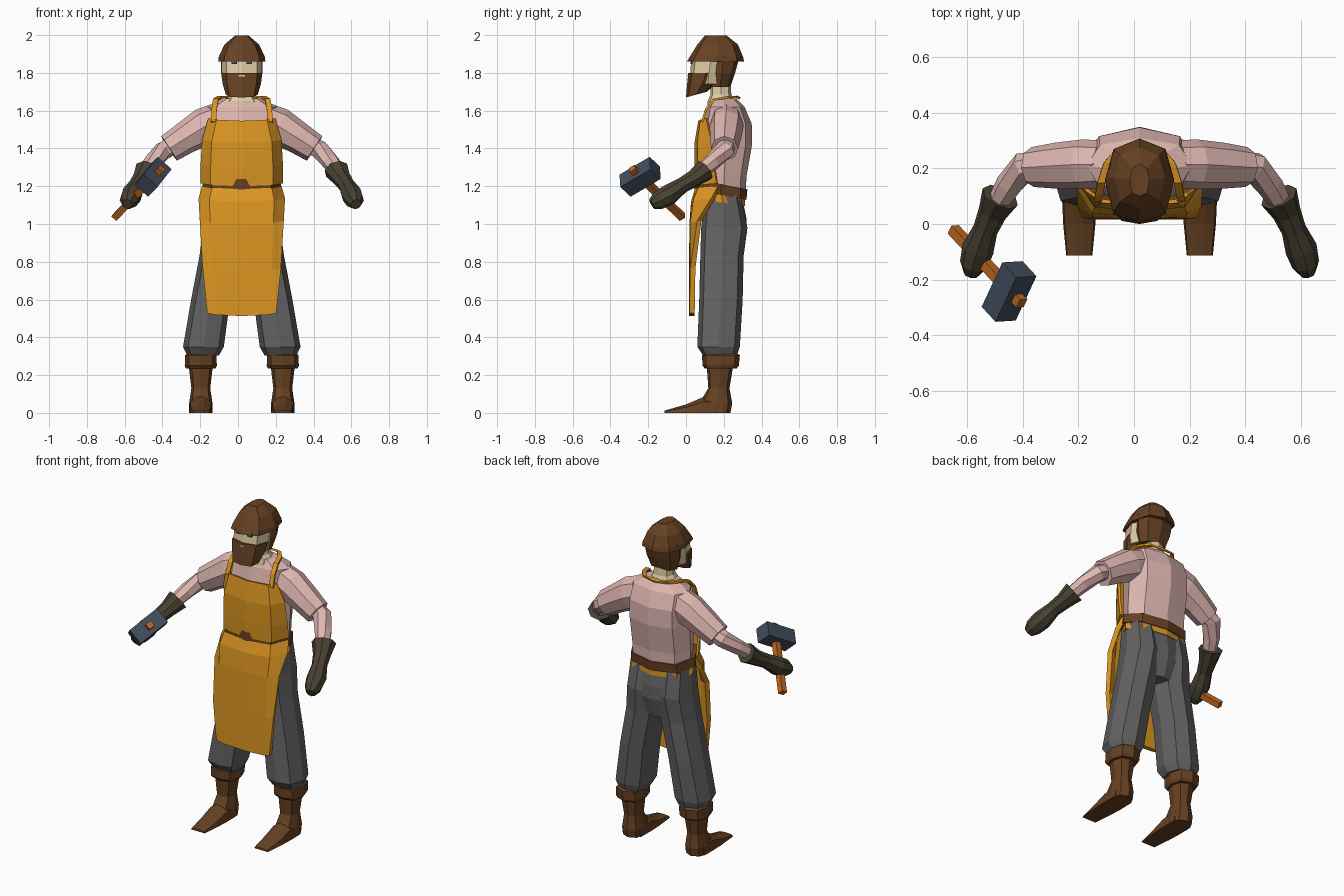
import bpy, bmesh, math
from mathutils import Vector, Matrix

if "Cube" in bpy.data.objects:
    bpy.data.objects.remove(bpy.data.objects["Cube"])

CX = 0.02  # body centre line


def material(name, rgb):
    lin = [((c / 255 + 0.055) / 1.055) ** 2.4 for c in rgb]
    m = bpy.data.materials.new(name)
    m.diffuse_color = (*lin, 1)
    m.use_nodes = True
    m.node_tree.nodes["Principled BSDF"].inputs["Base Color"].default_value = m.diffuse_color
    return m


BROWN = material("brown", (102, 65, 34))
SKIN = material("skin", (224, 205, 165))
PINK = material("pink_cloth", (222, 182, 176))
ORANGE = material("apron_orange", (220, 150, 34))
GREY = material("grey_cloth", (98, 98, 98))
GLOVE = material("glove_olive", (72, 66, 50))
STEEL = material("steel", (66, 77, 94))
WOOD = material("handle_wood", (192, 104, 32))


def make(name, bm, mat, solid=0):
    bmesh.ops.recalc_face_normals(bm, faces=bm.faces)
    me = bpy.data.meshes.new(name)
    bm.to_mesh(me)
    bm.free()
    me.materials.append(mat)
    ob = bpy.data.objects.new(name, me)
    bpy.context.collection.objects.link(ob)
    if solid:
        mod = ob.modifiers.new("thickness", 'SOLIDIFY')
        mod.thickness, mod.offset = solid, 0
    return ob


def loft(name, rings, mat, closed=True, solid=0):
    """Skin a list of equal-length point rings; closed rings get end caps."""
    bm = bmesh.new()
    vs = [[bm.verts.new(p) for p in r] for r in rings]
    n = len(vs[0])
    for a, b in zip(vs, vs[1:]):
        for i in range(n if closed else n - 1):
            j = (i + 1) % n
            bm.faces.new((a[i], a[j], b[j], b[i]))
    if closed:
        bm.faces.new(vs[0][::-1])
        bm.faces.new(vs[-1])
    return make(name, bm, mat, solid)


OCT = [(0, -1), (.75, -.8), (1, 0), (.75, .75), (0, 1), (-.75, .75), (-1, 0), (-.75, -.8)]


def oct_ring(z, hw, yf, yb, cx=0.0, tilt=0.0):
    """Eight-sided horizontal section, tilt lowers the back."""
    cy, ry = (yf + yb) / 2, (yb - yf) / 2
    return [(CX + cx + x * hw, cy + y * ry, z - tilt * (y + 1) / 2) for x, y in OCT]


def stack(name, rows, mat):
    return loft(name, [oct_ring(*r) for r in rows], mat)


def tube(name, path, mat, n=8):
    """Path entries: (x, y, z, side radius, up radius)."""
    pts = [Vector(p[:3]) for p in path]
    rings = []
    for i, p in enumerate(path):
        t = (pts[min(i + 1, len(pts) - 1)] - pts[max(i - 1, 0)]).normalized()
        s = t.cross(Vector((0, 0, 1))).normalized()
        u = s.cross(t)
        angs = [2 * math.pi * k / n for k in range(n)]
        rings.append([pts[i] + s * p[3] * math.cos(a) + u * p[4] * math.sin(a) for a in angs])
    return loft(name, rings, mat)


def sheet(name, rows, mat, thick):
    """Front panel rows: (z, half width, front y, corner y, side y)."""
    rings = []
    for z, w, y0, y1, y2 in rows:
        half = [(w, y2, z + .015), (w * .76, y1, z + .006), (0, y0, z)]
        rings.append([(CX - x, y, h) for x, y, h in half] +
                     [(CX + x, y, h) for x, y, h in half[-2::-1]])
    return loft(name, rings, mat, closed=False, solid=thick)


def box(name, centre, size, mat, axes=None):
    bm = bmesh.new()
    bmesh.ops.create_cube(bm, size=1)
    rot = Matrix(axes).transposed().to_4x4() if axes else Matrix()
    bm.transform(Matrix.Translation(centre) @ rot @ Matrix.Diagonal((*size, 1)))
    return make(name, bm, mat)


# Head: face, hair, beard, cap
stack("neck", [(1.56, .09, .11, .26), (1.65, .085, .115, .255), (1.685, .06, .13, .24),
               (1.78, .055, .13, .235)], SKIN)
stack("face", [(1.74, .10, .03, .2), (1.80, .106, .022, .22), (1.89, .108, .03, .24)], SKIN)
stack("back_hair", [(1.725, .085, .125, .235), (1.80, .109, .12, .26), (1.89, .112, .115, .285)], BROWN)
stack("beard", [(1.67, .085, 0, .11, 0, -.03), (1.74, .102, .006, .17, 0, -.01),
                (1.80, .109, .012, .20)], BROWN)
stack("cap", [(1.86, .125, .005, .308), (1.885, .122, .02, .302), (1.95, .092, .06, .275),
              (1.998, .035, .10, .215)], BROWN)
for s, side in ((-1, "right"), (1, "left")):
    box(f"{side}_eye", (CX + s * .04, .029, 1.853), (.03, .012, .014), STEEL)
    box(f"{side}_brow", (CX + s * .042, .03, 1.864), (.04, .012, .006), STEEL)
box("mouth", (CX, .012, 1.785), (.034, .009, .008), SKIN)

# Shirt body
stack("shirt", [(1.17, .19, .09, .315, 0, .03), (1.25, .193, .082, .32), (1.42, .195, .078, .35),
                (1.53, .195, .088, .348), (1.62, .19, .11, .31), (1.665, .105, .135, .265)], PINK)

# Trousers, belt and waistband
stack("hips", [(.83, .14, .11, .29), (.95, .19, .085, .322), (1.03, .195, .085, .32),
               (1.17, .19, .09, .30, 0, .04)], GREY)
stack("waistband", [(1.13, .205, .075, .312, 0, .035), (1.20, .198, .065, .312, 0, .05)], ORANGE)
stack("belt", [(1.183, .212, .045, .32, 0, .055), (1.238, .208, .045, .325, 0, .055)], BROWN)

# Apron: bib, skirt
sheet("apron_bib", [(1.20, .212, .055, .072, .165), (1.30, .212, .052, .068, .15),
                    (1.43, .205, .052, .066, .135), (1.545, .172, .072, .082, .11)], ORANGE, .014)
sheet("apron_skirt", [(1.18, .20, .06, .075, .175), (1.115, .218, .04, .05, .14),
                      (1.0, .214, .032, .036, .07), (.75, .204, .03, .032, .036),
                      (.513, .182, .03, .03, .032)], ORANGE, .028)

# Paired parts
for s, side in ((-1, "right"), (1, "left")):
    def mirrored(path):
        return [(CX + s * p[0], *p[1:]) for p in path]

    # Apron strap over the shoulder to the nape
    strap = [(.150, .085, 1.54), (.146, .108, 1.61), (.138, .15, 1.658), (.115, .22, 1.672),
             (.075, .268, 1.672), (0, .278, 1.675)]
    loft(f"{side}_apron_strap", [[(CX + s * (x - w), y, z) for w in (-.014, .014)]
                                 if x else [(CX, y + .008, z - .01), (CX, y - .012, z)]
                                 for x, y, z in strap], ORANGE, closed=False, solid=.012)

    # Arm: sleeve, forearm, glove
    tube(f"{side}_sleeve", mirrored([(.13, .215, 1.545, .085, .095), (.20, .215, 1.515, .09, .1),
                                     (.30, .21, 1.455, .083, .085), (.385, .205, 1.40, .072, .077)]), PINK)
    tube(f"{side}_forearm", mirrored([(.34, .215, 1.43, .05, .05), (.415, .205, 1.39, .056, .05),
                                      (.47, .14, 1.33, .05, .045), (.51, .075, 1.275, .04, .04)]), PINK, 7)
    tube(f"{side}_glove", mirrored([(.502, .098, 1.285, .07, .06), (.53, .04, 1.24, .052, .046),
                                    (.555, -.02, 1.205, .045, .042), (.582, -.09, 1.155, .058, .055),
                                    (.598, -.145, 1.125, .05, .05), (.606, -.18, 1.105, .028, .03)]), GLOVE)

    # Trouser leg
    stack(f"{side}_trouser_leg", [(z, hw, yf, yb, s * cx) for z, hw, yf, yb, cx in (
        (.305, .085, .09, .27, .205), (.35, .108, .06, .285, .203), (.60, .103, .07, .30, .165),
        (.83, .106, .076, .305, .118), (.98, .10, .08, .325, .103), (1.15, .095, .10, .29, .1))], GREY)

    # Boot: cuff, shaft, foot
    c = s * .217
    stack(f"{side}_boot_cuff", [(.235, .078, .10, .268, c), (.25, .085, .087, .28, c),
                                (.305, .083, .085, .285, c), (.315, .07, .1, .27, c)], BROWN)
    stack(f"{side}_boot_shaft", [(0, .062, .07, .235, c), (.05, .062, .07, .245, c),
                                 (.13, .05, .118, .23, c), (.25, .064, .11, .25, c)], BROWN)
    loft(f"{side}_boot_foot", [[(CX + c - w, y, 0), (CX + c + w, y, 0), (CX + c + w * .9, y, h),
                                (CX + c + w * .3, y, h + r), (CX + c - w * .3, y, h + r),
                                (CX + c - w * .9, y, h)]
                               for y, w, h, r in ((.19, .06, .06, .02), (.09, .062, .058, .025),
                                                  (0, .058, .03, .015), (-.113, .047, .009, .003))], BROWN)

# Hammer held in the right hand
grip = Vector((.25, -.27, .26)).normalized()
along = Vector((.08, .155, .10))
along = (along - grip * along.dot(grip)).normalized()
across = grip.cross(along)
axes = (across, along, grip)
start, end = Vector((-.65, -.02, 1.035)), Vector((-.405, -.285, 1.295))
box("hammer_handle", (start + end) / 2, (.036, .036, (end - start).length), WOOD, axes)
box("hammer_head", (-.45, -.243, 1.25), (.098, .2, .09), STEEL, axes)
